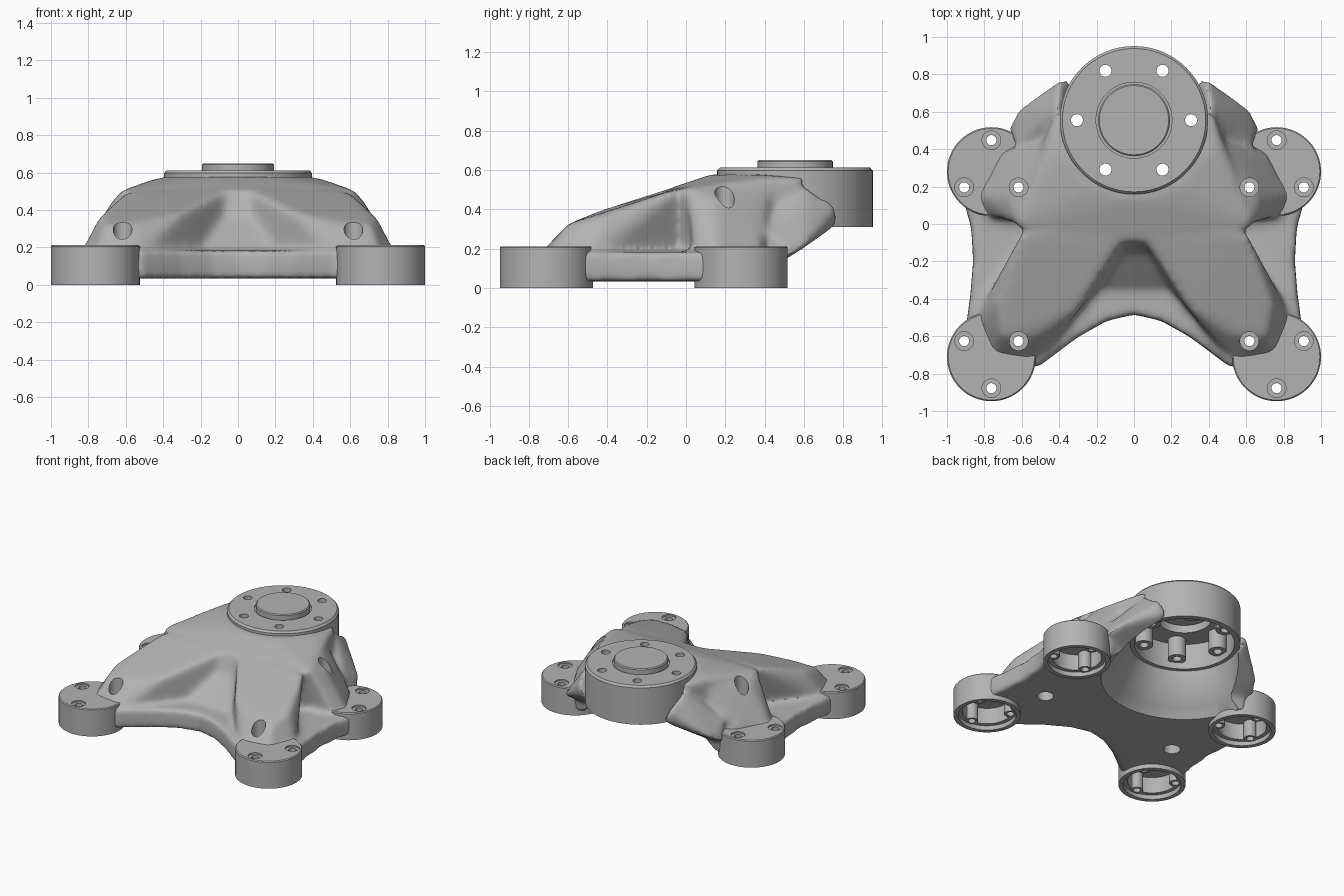
import bpy, bmesh
from math import radians, pi, sin, cos
from mathutils import Matrix

if "Cube" in bpy.data.objects:
    bpy.data.objects.remove(bpy.data.objects["Cube"])

metal = bpy.data.materials.new("cast_metal_grey")
metal.use_nodes = True
GREY = (0.45, 0.45, 0.45, 1)
metal.diffuse_color = GREY
for node in metal.node_tree.nodes:
    if node.type == 'BSDF_PRINCIPLED':
        node.inputs["Base Color"].default_value = GREY

HUB_Y = 0.555
FEET = [(sx * 0.7625, y, s) for sx in (-1, 1) for y, s in ((-0.71, -1), (0.28, 1))]
HUB_BOLTS = [(0.305 * cos(i * pi / 3), HUB_Y + 0.305 * sin(i * pi / 3)) for i in range(6)]


def foot_bolts(x, y, s):
    return [(x + 0.168 * cos(a), y + s * 0.168 * sin(a))
            for a in (pi / 2, pi * 7 / 6, pi * 11 / 6)]


def lathe(bm, profile, x=0, y=0, steps=48):
    """Spin an (r, z) profile about a vertical axis at x, y."""
    vs = [bm.verts.new((x + r, y, z)) for r, z in profile]
    es = [bm.edges.new(p) for p in zip(vs, vs[1:])]
    bmesh.ops.spin(bm, geom=vs + es, cent=(x, y, 0), axis=(0, 0, 1),
                   angle=2 * pi, steps=steps, use_duplicate=False)
    bmesh.ops.remove_doubles(bm, verts=bm.verts[:], dist=1e-4)


def rods(name, r, z0, z1, places):
    """Cutter made of upright cylinders."""
    bm = bmesh.new()
    for x, y in places:
        bmesh.ops.create_cone(bm, cap_ends=True, segments=32, radius1=r, radius2=r, depth=z1 - z0,
                              matrix=Matrix.Translation((x, y, (z0 + z1) / 2)))
    return make(name, bm)


def tube(bm, r, hole, z0, z1, x, y):
    lathe(bm, [(hole, z0), (r, z0), (r, z1), (hole, z1), (hole, z0)], x, y, 32)


def hull(bm, points, sx=1):
    """Convex lump around points."""
    vs = [bm.verts.new((sx * x, y, z)) for x, y, z in points]
    out = bmesh.ops.convex_hull(bm, input=vs)
    junk = [g for g in out["geom_interior"] if isinstance(g, bmesh.types.BMVert)]
    if junk:
        bmesh.ops.delete(bm, geom=junk, context='VERTS')


def both(points):
    return points + [(-x, y, z) for x, y, z in points]


def make(name, bm):
    bmesh.ops.recalc_face_normals(bm, faces=bm.faces[:])
    me = bpy.data.meshes.new(name)
    bm.to_mesh(me)
    bm.free()
    ob = bpy.data.objects.new(name, me)
    bpy.context.scene.collection.objects.link(ob)
    return ob


def finish(ob, cutters=()):
    """Cut, apply modifiers, colour and shade the part, then drop its cutters."""
    for c in cutters:
        c.hide_render = True
        m = ob.modifiers.new("cut", 'BOOLEAN')
        m.operation, m.solver, m.object = 'DIFFERENCE', 'EXACT', c
    bpy.context.view_layer.update()
    dg = bpy.context.evaluated_depsgraph_get()
    me = bpy.data.meshes.new_from_object(ob.evaluated_get(dg))
    ob.modifiers.clear()
    ob.data = me
    me.materials.clear()
    me.materials.append(metal)
    for p in me.polygons:
        p.material_index = 0
    for c in cutters:
        bpy.data.objects.remove(c)
    bpy.ops.object.select_all(action='DESELECT')
    ob.select_set(True)
    bpy.context.view_layer.objects.active = ob
    bpy.ops.object.shade_smooth_by_angle(angle=radians(38))


# Body: floor web, central mass, front legs and rear arms melted together
bm = bmesh.new()
edge = [(0, -0.485), (0.14, -0.515), (0.3, -0.605), (0.52, -0.77), (0.76, -0.71), (0.9, -0.56),
        (0.875, -0.38), (0.86, -0.2), (0.87, -0.02), (0.91, 0.12), (0.76, 0.28),
        (0.64, 0.48), (0.35, 0.42), (0, 0.35)]
outline = edge + [(-x, y) for x, y in edge[-2:0:-1]]
floor = bm.faces.new([bm.verts.new((x, y, 0.034)) for x, y in outline])
up = bmesh.ops.extrude_face_region(bm, geom=[floor], use_keep_orig=True)
bmesh.ops.translate(bm, vec=(0, 0, 0.15),
                    verts=[g for g in up["geom"] if isinstance(g, bmesh.types.BMVert)])

# Central mass with the collar under the flange
hull(bm, both([(0.06, -0.09, 0.505), (0.63, -0.01, 0.505), (0.57, 0.17, 0.53), (0.43, 0.45, 0.57),
               (0.42, 0.6, 0.56), (0.39, 0.36, 0.578), (0.25, 0.19, 0.578), (0.05, 0.13, 0.578),
               (0.12, -0.26, 0.1), (0.58, 0.02, 0.1), (0.58, 0.25, 0.1), (0.3, 0.42, 0.08)]))
# Concave back wall of the front pocket
hull(bm, both([(0.08, -0.15, 0.36), (0.22, -0.2, 0.29), (0.26, -0.34, 0.2), (0.1, -0.31, 0.2),
               (0.3, -0.1, 0.1), (0.25, -0.36, 0.1)]))

front_leg = [(0.06, -0.09, 0.505), (0.6, -0.04, 0.505), (0.29, -0.45, 0.39), (0.74, -0.42, 0.37),
             (0.53, -0.6, 0.325), (0.71, -0.6, 0.325), (0.55, -0.74, 0.18), (0.75, -0.69, 0.2),
             (0.84, -0.5, 0.18), (0.14, -0.28, 0.1), (0.5, -0.04, 0.1), (0.53, -0.76, 0.1),
             (0.83, -0.48, 0.1)]
rear_strut = [(0.4, 0.25, 0.565), (0.62, 0.0, 0.51), (0.67, 0.14, 0.455), (0.61, 0.33, 0.4),
              (0.43, 0.44, 0.555), (0.78, 0.04, 0.2), (0.83, 0.15, 0.2), (0.72, 0.38, 0.2),
              (0.5, 0.45, 0.1), (0.62, 0.04, 0.08)]
rear_fin = [(0.36, 0.4, 0.46), (0.41, 0.62, 0.52), (0.39, 0.775, 0.415), (0.34, 0.78, 0.33),
            (0.55, 0.64, 0.3), (0.63, 0.61, 0.21), (0.68, 0.51, 0.15), (0.64, 0.42, 0.27),
            (0.3, 0.4, 0.08)]
for sx in (-1, 1):
    for lump in (front_leg, rear_strut, rear_fin):
        hull(bm, lump, sx)
body = make("body", bm)
remesh = body.modifiers.new("melt", 'REMESH')
remesh.mode, remesh.voxel_size = 'VOXEL', 0.018
smooth = body.modifiers.new("soften", 'SMOOTH')
smooth.factor, smooth.iterations = 0.5, 20

# Flared hollow below the hub, foot seats, floor holes and bolt access holes
bm = bmesh.new()
lathe(bm, [(0, -0.01), (0.61, -0.01), (0.59, 0.04), (0.53, 0.09), (0.385, 0.31),
           (0.385, 0.6), (0, 0.6)], 0, HUB_Y, 64)
inner_bolts = [b for f in FEET for b in foot_bolts(*f) if abs(b[0]) < 0.7]
finish(body, [make("hub_hollow_cutter", bm),
              rods("foot_seat_cutter", 0.235, -0.05, 0.205, [f[:2] for f in FEET]),
              rods("floor_hole_cutter", 0.06, -0.05, 0.15, [(-0.585, -0.28), (0.585, -0.28)]),
              rods("access_hole_cutter", 0.05, 0.15, 0.75, inner_bolts)])

# Hub: flanged drum with raised centre, open below
bm = bmesh.new()
lathe(bm, [(0, 0.65), (0.185, 0.65), (0.192, 0.643), (0.192, 0.6), (0.203, 0.6), (0.203, 0.612),
           (0.383, 0.612), (0.396, 0.597), (0.396, 0.31), (0.355, 0.31), (0.355, 0.51),
           (0.19, 0.51), (0.19, 0.57), (0, 0.57)], 0, HUB_Y, 96)
finish(make("hub", bm), [rods("hub_hole_cutter", 0.032, 0.2, 0.8, HUB_BOLTS)])

bm = bmesh.new()
for x, y in HUB_BOLTS:
    tube(bm, 0.065, 0.032, 0.36, 0.515, x, y)
finish(make("hub_bosses", bm))

# Feet: round pads with stepped hollows and three bosses each
for x, y, s in FEET:
    name = ("front" if s < 0 else "rear") + ("_left" if x > 0 else "_right")
    bolts = foot_bolts(x, y, s)
    bm = bmesh.new()
    lathe(bm, [(0, 0.212), (0.231, 0.212), (0.2375, 0.205), (0.2375, 0), (0.205, 0),
               (0.205, 0.035), (0.175, 0.035), (0.175, 0.16), (0, 0.16)], x, y, 64)
    finish(make(name + "_foot", bm), [rods("bolt_cutter", 0.027, -0.05, 0.3, bolts),
                                      rods("counterbore_cutter", 0.05, 0.2, 0.3, bolts)])
    bm = bmesh.new()
    for bx, by in bolts:
        tube(bm, 0.045, 0.027, 0.03, 0.165, bx, by)
    finish(make(name + "_foot_bosses", bm))
